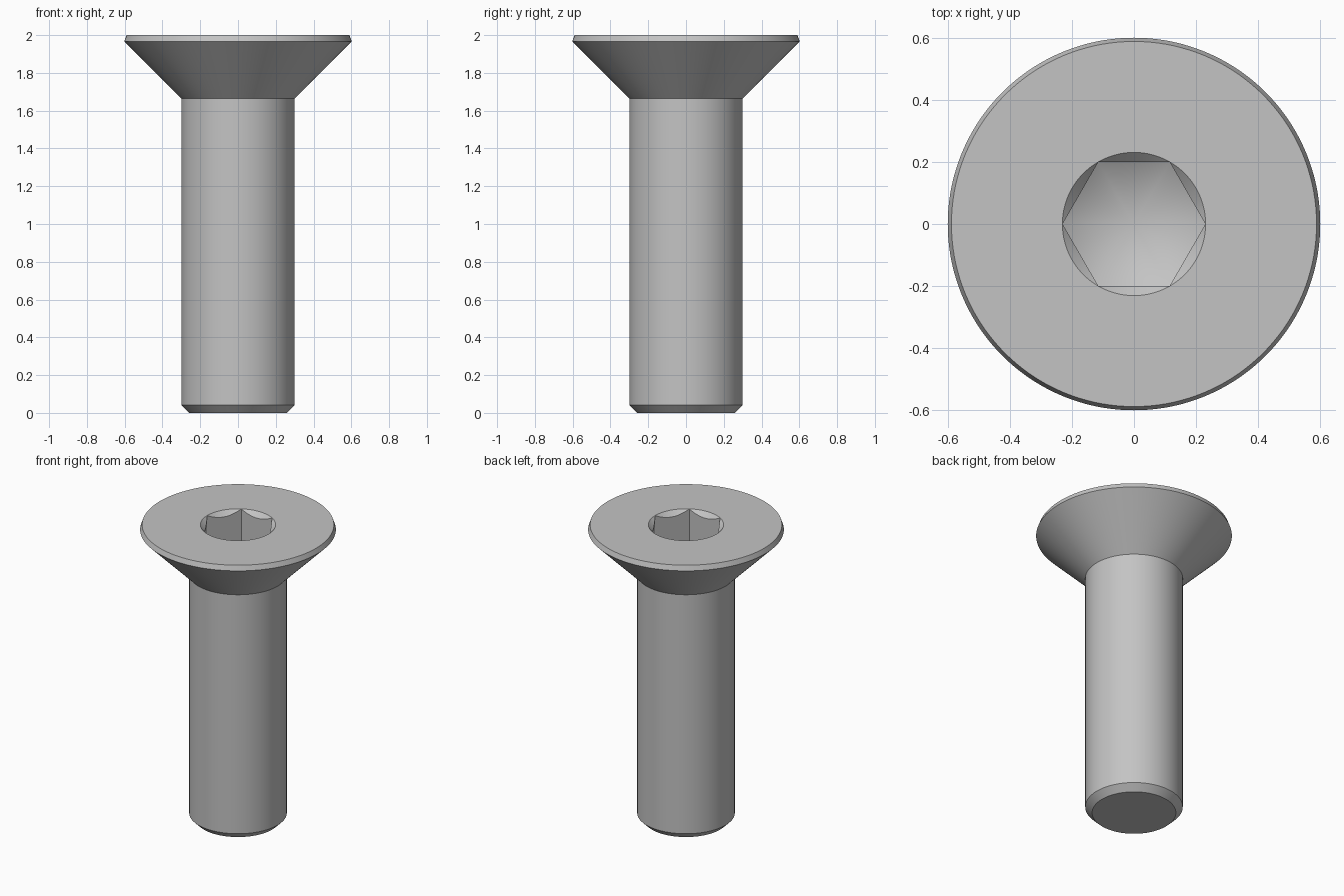
import bpy, bmesh, math

default = bpy.data.objects.get("Cube")
if default:
    bpy.data.objects.remove(default)

SEGMENTS = 144
HEAD_TOP = 2.0
HEX_RADIUS = 0.4 / math.sqrt(3)      # 0.4 across the flats
SOCKET_DEPTH = 0.25

steel = bpy.data.materials.new("grey_steel")
steel.use_nodes = True
colour = (0.55, 0.55, 0.55, 1)
steel.diffuse_color = colour
steel.node_tree.nodes["Principled BSDF"].inputs["Base Color"].default_value = colour


def make_object(name, bm):
    bmesh.ops.recalc_face_normals(bm, faces=bm.faces)
    mesh = bpy.data.meshes.new(name)
    bm.to_mesh(mesh)
    bm.free()
    mesh.materials.append(steel)
    obj = bpy.data.objects.new(name, mesh)
    bpy.context.collection.objects.link(obj)
    return obj


def lathe(name, profile):
    """Revolve (radius, height) points that start and end on the z axis."""
    bm = bmesh.new()
    verts = [bm.verts.new((r, 0, z)) for r, z in profile]
    edges = [bm.edges.new(pair) for pair in zip(verts, verts[1:])]
    bmesh.ops.spin(bm, geom=verts + edges, cent=(0, 0, 0), axis=(0, 0, 1),
                   angle=math.tau, steps=SEGMENTS, use_duplicate=False)
    bmesh.ops.remove_doubles(bm, verts=bm.verts, dist=1e-5)
    return make_object(name, bm)


def hex_prism(name, radius, bottom, top):
    bm = bmesh.new()
    ring = [bm.verts.new((radius * math.cos(i * math.tau / 6),
                          radius * math.sin(i * math.tau / 6), bottom))
            for i in range(6)]
    base = bm.faces.new(ring)
    grown = bmesh.ops.extrude_face_region(bm, geom=[base], use_keep_orig=True)
    for v in grown["geom"]:
        if isinstance(v, bmesh.types.BMVert):
            v.co.z = top
    return make_object(name, bm)


def boolean(obj, cutter, operation):
    mod = obj.modifiers.new(operation.lower(), "BOOLEAN")
    mod.operation = operation
    mod.solver = "EXACT"
    mod.object = cutter
    bpy.context.view_layer.objects.active = obj
    bpy.ops.object.modifier_apply(modifier=mod.name)
    bpy.data.objects.remove(cutter)


# Shank with chamfered tip and countersunk head
screw = lathe("countersunk_screw", [
    (0, 0), (0.258, 0), (0.3, 0.042), (0.3, 1.664),
    (0.602, 1.967), (0.59, HEAD_TOP), (0, HEAD_TOP)])

# Hexagonal socket with a conical drilled floor
floor = HEAD_TOP - SOCKET_DEPTH
drill = lathe("drill_cutter", [
    (0, floor - HEX_RADIUS * math.tan(math.radians(30))),
    (HEX_RADIUS, floor), (0.3, floor + 0.04), (0.3, 2.2), (0, 2.2)])
socket = hex_prism("socket_cutter", HEX_RADIUS, 1.4, 2.1)
boolean(socket, drill, "INTERSECT")
boolean(screw, socket, "DIFFERENCE")

# Chamfer around the socket mouth
rim = HEX_RADIUS + 0.0005
mouth = lathe("mouth_cutter", [
    (0, HEAD_TOP - rim), (rim + 0.05, HEAD_TOP + 0.05), (0, HEAD_TOP + 0.05)])
boolean(screw, mouth, "DIFFERENCE")

bpy.ops.object.select_all(action="DESELECT")
screw.select_set(True)
bpy.context.view_layer.objects.active = screw
bpy.ops.object.shade_smooth_by_angle(angle=math.radians(20))
